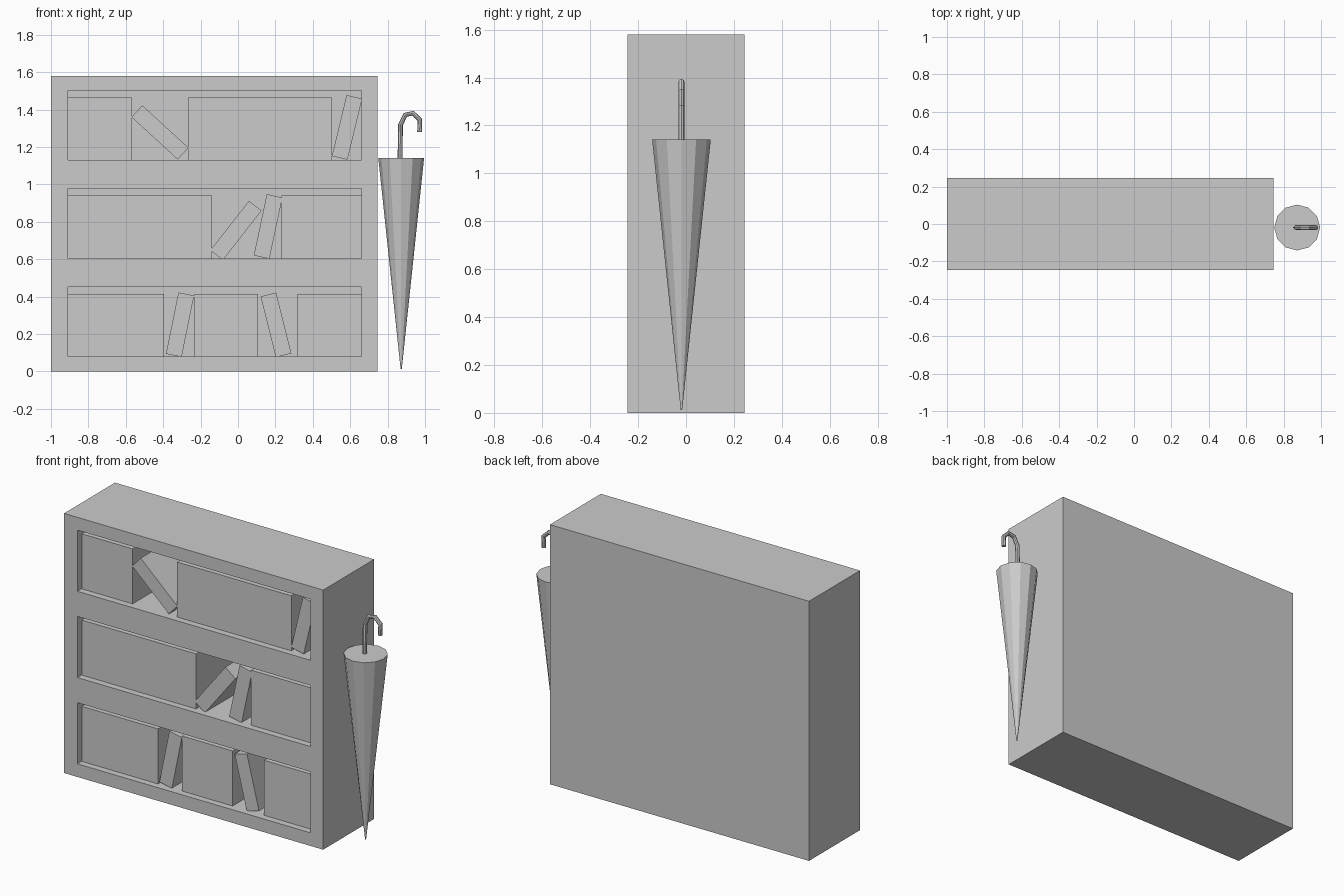
import bpy, bmesh, math
from mathutils import Matrix

if "Cube" in bpy.data.objects:
    bpy.data.objects.remove(bpy.data.objects["Cube"])

BOOK_W, BOOK_H = 0.0855, 0.335
FRONT, BACK = -0.205, 0.16          # book fronts and inner back wall
LEFT, RIGHT = -0.91, 0.66           # inner opening


def box(name, x0, x1, y0, y1, z0, z1):
    bm = bmesh.new()
    bmesh.ops.create_cube(bm, size=1)
    bmesh.ops.scale(bm, vec=(x1 - x0, y1 - y0, z1 - z0), verts=bm.verts)
    me = bpy.data.meshes.new(name)
    bm.to_mesh(me)
    bm.free()
    ob = bpy.data.objects.new(name, me)
    ob.location = ((x0 + x1) / 2, (y0 + y1) / 2, (z0 + z1) / 2)
    bpy.context.collection.objects.link(ob)
    return ob


def book(name, x, z, lean=0):
    ob = box(name, x - BOOK_W / 2, x + BOOK_W / 2, FRONT, BACK - 0.005,
             z - BOOK_H / 2, z + BOOK_H / 2)
    ob.rotation_euler.y = math.radians(lean)


# Bookcase body with three openings cut from the front
case = box("bookcase", -1, 0.745, -0.245, 0.245, 0, 1.58)
floors = (0.08, 0.605, 1.13)
for i, z in enumerate(floors):
    cut = box(f"opening_cutter_{i}", LEFT, RIGHT, -0.4, BACK, z, z + 0.372)
    cut.hide_render = True
    cut.hide_viewport = True
    cut.display_type = 'WIRE'
    mod = case.modifiers.new("opening", 'BOOLEAN')
    mod.operation = 'DIFFERENCE'
    mod.solver = 'EXACT'
    mod.object = cut

# Upright book runs per shelf: (start x, count)
runs = (
    ((-0.908, 6), (-0.235, 4), (0.318, 4)),
    ((-0.908, 9), (0.232, 5)),
    ((-0.908, 4), (-0.267, 9)),
)
for s, shelf in enumerate(runs):
    for r, (x, count) in enumerate(shelf):
        for k in range(count):
            book(f"book_{s}_{r}_{k}", x + (k + 0.5) * BOOK_W,
                 floors[s] + BOOK_H / 2)

# Leaning books: (x, z, lean in degrees to the right)
leaning = ((-0.31, 0.25, 11.5), (0.203, 0.249, -14),
           (-0.011, 0.754, 38), (0.161, 0.775, 12),
           (-0.417, 1.278, -47.5), (0.583, 1.305, 13.5))
for i, (x, z, a) in enumerate(leaning):
    book(f"leaning_book_{i}", x, z, a)

# Folded umbrella canopy: 12-sided cone, point down
bm = bmesh.new()
bmesh.ops.create_cone(bm, cap_ends=True, segments=12, radius1=0.003,
                      radius2=0.1225, depth=1.13,
                      matrix=Matrix.Translation((0.8725, -0.019, 0.577)))
me = bpy.data.meshes.new("umbrella_canopy")
bm.to_mesh(me)
bm.free()
bpy.context.collection.objects.link(bpy.data.objects.new("umbrella_canopy", me))

# Hooked umbrella handle
path = ((0.866, 1.12), (0.869, 1.32), (0.895, 1.372), (0.936, 1.381),
        (0.973, 1.345), (0.971, 1.281))
cu = bpy.data.curves.new("umbrella_handle", 'CURVE')
cu.dimensions = '3D'
cu.bevel_depth = 0.013
cu.bevel_resolution = 2
cu.use_fill_caps = True
sp = cu.splines.new('POLY')
sp.use_smooth = False
sp.points.add(len(path) - 1)
for p, (x, z) in zip(sp.points, path):
    p.co = (x, -0.019, z, 1)
bpy.context.collection.objects.link(bpy.data.objects.new("umbrella_handle", cu))
